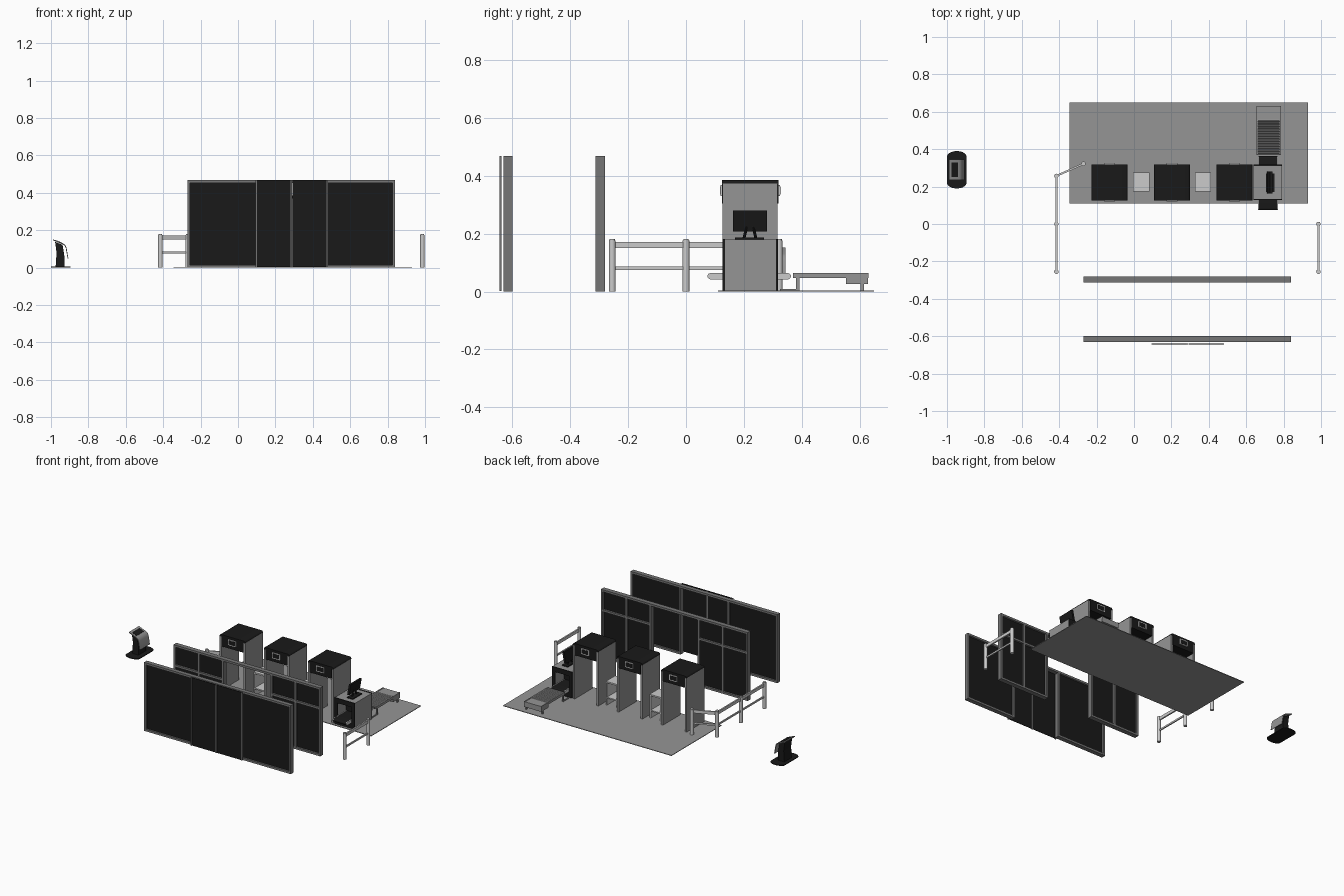
import bpy, bmesh, math
from mathutils import Vector

if "Cube" in bpy.data.objects:
    bpy.data.objects.remove(bpy.data.objects["Cube"])


def material(name, v):
    m = bpy.data.materials.new(name)
    m.diffuse_color = (v, v, v, 1)
    m.use_nodes = True
    m.node_tree.nodes["Principled BSDF"].inputs["Base Color"].default_value = m.diffuse_color
    return m


BLACK = material("black", 0.01)
DARK = material("dark_grey", 0.18)
MID = material("mid_grey", 0.3)
LIGHT = material("light_grey", 0.7)


def finish(name, bm, mat, smooth=False):
    bmesh.ops.recalc_face_normals(bm, faces=bm.faces)
    me = bpy.data.meshes.new(name)
    bm.to_mesh(me)
    bm.free()
    ob = bpy.data.objects.new(name, me)
    bpy.context.collection.objects.link(ob)
    if mat:
        me.materials.append(mat)
    if smooth:
        bpy.context.view_layer.objects.active = ob
        ob.select_set(True)
        bpy.ops.object.shade_smooth_by_angle(angle=math.radians(35))
        ob.select_set(False)
    return ob


def box(name, x, y, z, mat=None, bevel=0):
    bm = bmesh.new()
    bmesh.ops.create_cube(bm, size=1)
    for v in bm.verts:
        v.co = [a[0] + (c + 0.5) * (a[1] - a[0]) for a, c in zip((x, y, z), v.co)]
    if bevel:
        bmesh.ops.bevel(bm, geom=bm.edges[:], offset=bevel, segments=2, affect='EDGES')
    return finish(name, bm, mat)


def cylinder(name, p, q, r, mat=None, sides=16):
    p, q = Vector(p), Vector(q)
    bm = bmesh.new()
    bmesh.ops.create_cone(bm, cap_ends=True, segments=sides, radius1=r, radius2=r, depth=(q - p).length)
    rot = (q - p).to_track_quat('Z', 'Y')
    for v in bm.verts:
        v.co = rot @ v.co + (p + q) / 2
    return finish(name, bm, mat, True)


def extrude(name, pts, axis, lo, hi, mat=None, smooth=False):
    # profile in the two other axes, pushed along the given axis
    def place(a, b, t):
        return {'x': (t, a, b), 'y': (a, t, b), 'z': (a, b, t)}[axis]
    bm = bmesh.new()
    rings = [[bm.verts.new(place(a, b, t)) for a, b in pts] for t in (lo, hi)]
    bm.faces.new(rings[0])
    bm.faces.new(rings[1])
    n = len(pts)
    for i in range(n):
        j = (i + 1) % n
        bm.faces.new((rings[0][i], rings[0][j], rings[1][j], rings[1][i]))
    return finish(name, bm, mat, smooth)


# floor plate
box("floor_plate", (-0.345, 0.93), (0.11, 0.65), (0, 0.004), MID)

# two glazed walls
X0, X1, H, F = -0.27, 0.84, 0.468, 0.014
STEP = (X1 - X0 - F) / 6


def wall(name, y0, y1, posts, panes, transoms, sills):
    yc = (y0 + y1) / 2
    for i in posts:
        x = X0 + i * STEP
        box(name + "_post", (x, x + F), (y0, y1), (0, H), DARK)
    box(name + "_top_rail", (X0 + F, X1 - F), (y0, y1), (H - F, H), DARK)
    for a, b in sills:
        box(name + "_sill", (X0 + a * STEP + F, X0 + b * STEP), (y0, y1), (0, F), DARK)
    for a, b in panes:
        box(name + "_pane", (X0 + a * STEP + F, X0 + b * STEP), (yc - 0.003, yc + 0.003), (F, H - F), BLACK)
    for a, b in transoms:
        box(name + "_transom", (X0 + a * STEP + F, X0 + b * STEP), (y0, y1), (0.318, 0.332), DARK)


wall("outer_wall", -0.63, -0.6, (0, 2, 4, 6), ((0, 2), (4, 6)), (), ((0, 2), (4, 6)))
cols = (0, 1), (1, 2), (4, 5), (5, 6)
wall("inner_wall", -0.312, -0.28, (0, 1, 2, 4, 5, 6), cols, cols, cols)

# sliding doors in front of the outer wall
for a, b in ((0.098, 0.282), (0.292, 0.478)):
    box("sliding_door", (a, b), (-0.643, -0.64), (0.004, H), BLACK)
for x in (0.097, 0.286, 0.478):
    box("door_stile", (x - 0.004, x + 0.004), (-0.645, -0.638), (0.002, H), DARK)

# walk-through detector gates
for x0 in (-0.227, 0.107, 0.441):
    x1 = x0 + 0.193
    xc = (x0 + x1) / 2
    for a, b in ((x0, x0 + 0.014), (x1 - 0.014, x1)):
        box("gate_side_panel", (a, b), (0.127, 0.317), (0, 0.373), MID)
    r = 0.012
    cap = [(x0, 0.371), (x1, 0.371)]
    cap += [(x1 - r + r * math.cos(t), 0.373 + r * math.sin(t)) for t in (0.4, 0.8, 1.2, 1.57)]
    cap += [(x0 + r - r * math.cos(t), 0.373 + r * math.sin(t)) for t in (1.57, 1.2, 0.8, 0.4)]
    extrude("gate_cap", cap, 'y', 0.125, 0.319, BLACK, True)
    box("gate_header", (x0 + 0.013, x1 - 0.013), (0.125, 0.319), (0.305, 0.374), BLACK)
    for y0, y1, s in ((0.119, 0.126, -1), (0.318, 0.325, 1)):
        box("gate_display_frame", (xc - 0.03, xc + 0.03), (y0, y1), (0.33, 0.368), LIGHT)
        ys = sorted((y0 if s < 0 else y1, (y0 if s < 0 else y1) + s * 0.001))
        box("gate_display_screen", (xc - 0.025, xc + 0.025), ys, (0.335, 0.363), BLACK)

# small tables between the gates
for x in (-0.005, 0.326):
    box("side_table_top", (x, x + 0.087), (0.175, 0.275), (0.155, 0.165), LIGHT)
    for a in (x, x + 0.079):
        box("side_table_panel", (a, a + 0.008), (0.175, 0.275), (0.004, 0.155), LIGHT)
    box("side_table_shelf", (x + 0.008, x + 0.079), (0.175, 0.275), (0.05, 0.058), LIGHT)

# baggage scanner: housing around an open tunnel
SX0, SX1 = 0.64, 0.792
box("scanner_base", (SX0, SX1), (0.134, 0.311), (0.004, 0.042), MID)
box("scanner_hood", (SX0, SX1), (0.134, 0.311), (0.15, 0.18), MID)
for a, b in ((SX0, 0.664), (0.768, SX1)):
    box("scanner_side", (a, b), (0.134, 0.311), (0.042, 0.15), MID)
for y0, y1 in ((0.127, 0.134), (0.311, 0.318)):
    for n, x, z in (("base", (SX0, SX1), (0.004, 0.042)), ("hood", (SX0, SX1), (0.15, 0.182)),
                    ("left", (SX0, 0.664), (0.042, 0.15)), ("right", (0.768, SX1), (0.042, 0.15))):
        box("scanner_end_" + n, x, (y0, y1), z, BLACK)
box("tunnel_curtain", (0.664, 0.768), (0.22, 0.223), (0.066, 0.15), BLACK)

# belt with round ends
belt = []
for yc, s in ((0.352, 0), (0.085, math.pi)):
    belt += [(yc + 0.011 * math.sin(s + k * math.pi / 6), 0.053 - 0.011 * math.cos(s + k * math.pi / 6)) for k in range(7)]
extrude("scanner_belt", belt, 'x', 0.668, 0.764, BLACK, True)
for x in (0.663, 0.764):
    extrude("belt_side_rail", belt, 'x', x, x + 0.005, LIGHT, True)

# operator monitor
box("monitor_foot", (0.705, 0.75), (0.17, 0.27), (0.18, 0.186), BLACK)
for y, d in ((0.2, 0.012), (0.242, -0.012)):
    cylinder("monitor_leg", (0.725, y, 0.184), (0.725, y + d, 0.23), 0.005, BLACK, 10)
extrude("monitor", [(0.712, 0.207), (0.726, 0.207), (0.74, 0.281), (0.726, 0.281)], 'y', 0.162, 0.28, BLACK)

# roller table at the scanner outlet
RX0, RX1 = 0.655, 0.785
for x in (RX0, RX1 - 0.008):
    box("roller_table_rail", (x, x + 0.008), (0.37, 0.63), (0.047, 0.064), MID)
    for y in (0.38, 0.603):
        box("roller_table_leg", (x, x + 0.008), (y, y + 0.012), (0.004, 0.05), MID)
    box("roller_table_foot", (x, x + 0.008), (0.325, 0.392), (0.003, 0.009), MID)
for i in range(14):
    y = 0.379 + i * 0.0135
    cylinder("table_roller", (RX0 + 0.006, y, 0.059), (RX1 - 0.006, y, 0.059), 0.0058, MID, 10)
box("roller_table_bed", (RX0 + 0.008, RX1 - 0.008), (0.37, 0.56), (0.047, 0.053), DARK)
box("end_tray", (RX0 - 0.001, RX1 + 0.001), (0.553, 0.629), (0.026, 0.062), MID)

# guard rails
left = [(-0.415, -0.255), (-0.415, 0), (-0.415, 0.257), (-0.27, 0.322)]
right = [(0.986, -0.255), (0.986, 0)]
for path in (left, right):
    for x, y in path:
        cylinder("rail_post", (x, y, 0), (x, y, 0.176), 0.012, LIGHT)
        cylinder("rail_post_cap", (x, y, 0.176), (x, y, 0.181), 0.009, LIGHT)
    for (xa, ya), (xb, yb) in zip(path, path[1:]):
        d = Vector((yb - ya, xa - xb)).normalized()
        for name, z0, z1, w in (("upper_rail", 0.151, 0.172, 0.005), ("lower_rail", 0.075, 0.086, 0.004)):
            quad = [(xa + d.x * w, ya + d.y * w), (xb + d.x * w, yb + d.y * w),
                    (xb - d.x * w, yb - d.y * w), (xa - d.x * w, ya - d.y * w)]
            extrude(name, quad, 'z', z0, z1, LIGHT)

# ticket kiosk: foot plate with bowed ends, column and bent head sheet
arc = [(-0.9475 + 0.0525 * math.cos(t), 0.03 * math.sin(t)) for t in [k * math.pi / 10 for k in range(11)]]
foot = [(x, 0.36 + b) for x, b in arc] + [(-1.895 - x, 0.22 - b) for x, b in arc]
extrude("kiosk_foot", foot, 'z', 0, 0.005, BLACK, True)
extrude("kiosk_column", [(-0.975, 0.005), (-0.928, 0.005), (-0.928, 0.06), (-0.938, 0.122), (-0.978, 0.138),
                         (-0.97, 0.08)], 'y', 0.25, 0.33, BLACK)
outer = [(-0.99, 0.152), (-0.935, 0.13), (-0.923, 0.121), (-0.917, 0.107), (-0.907, 0.05)]
inner = [(-0.911, 0.05), (-0.921, 0.105), (-0.927, 0.117), (-0.938, 0.125), (-0.99, 0.146)]
extrude("kiosk_head_sheet", outer + inner, 'y', 0.236, 0.344, MID, True)
extrude("kiosk_screen", [(-0.976, 0.1455), (-0.942, 0.1319), (-0.942, 0.1345), (-0.976, 0.148)], 'y', 0.25, 0.33, BLACK)
